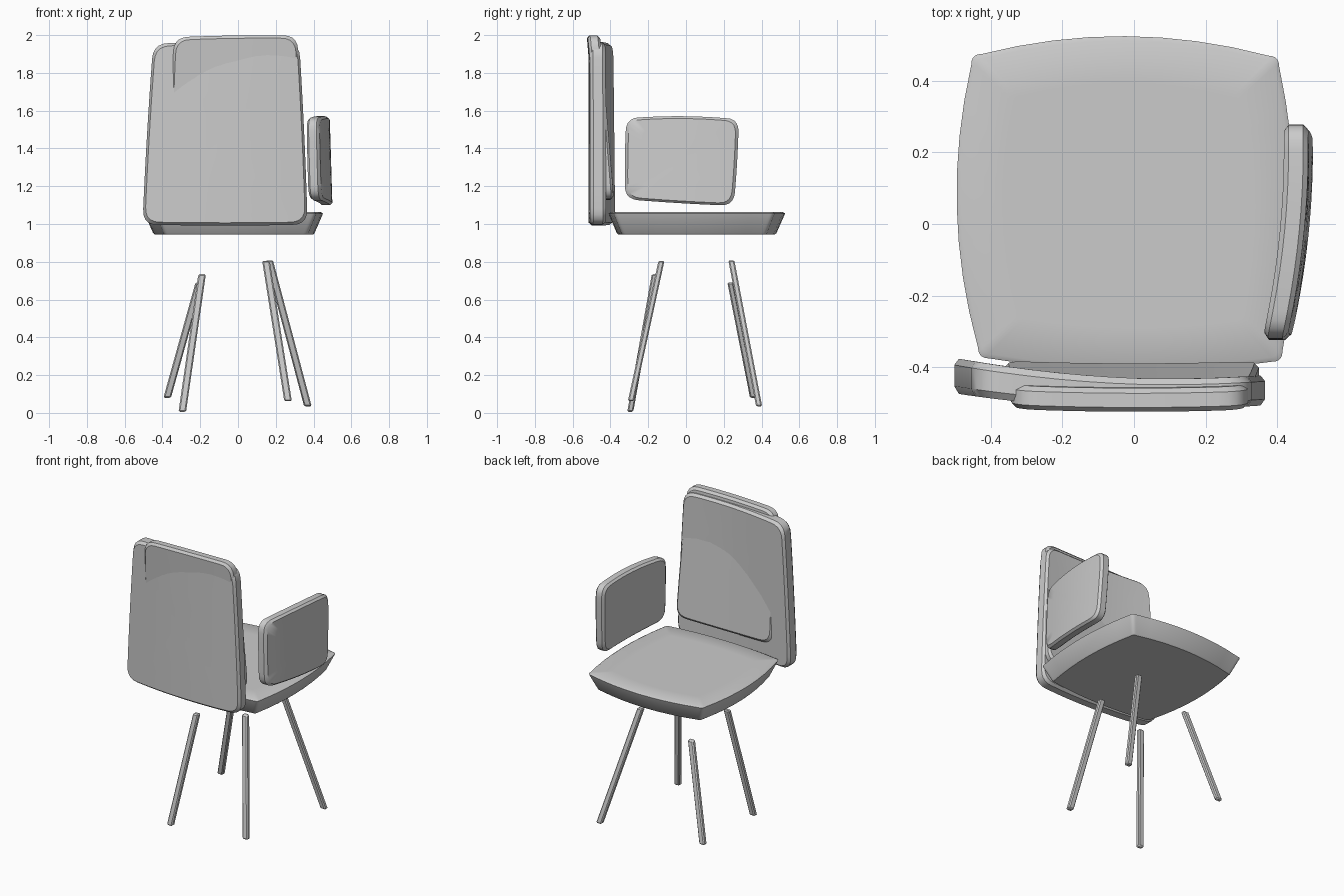
import bpy, bmesh
from mathutils import Vector

if "Cube" in bpy.data.objects:
    bpy.data.objects.remove(bpy.data.objects["Cube"])


def finish(name, bm, angle=0.6):
    bmesh.ops.recalc_face_normals(bm, faces=bm.faces)
    me = bpy.data.meshes.new(name)
    bm.to_mesh(me)
    bm.free()
    ob = bpy.data.objects.new(name, me)
    bpy.context.collection.objects.link(ob)
    bpy.ops.object.select_all(action='DESELECT')
    ob.select_set(True)
    bpy.context.view_layer.objects.active = ob
    bpy.ops.object.shade_smooth_by_angle(angle=angle)
    return ob


def outline(corners, radius, bulges, n=8, k=5):
    """Counter-clockwise quad with bulged sides and rounded corners."""
    c = [Vector(p) for p in corners]
    pts = []
    for i in range(4):
        a, b, nxt = c[i], c[(i + 1) % 4], c[(i + 2) % 4]
        d = (b - a).normalized()
        out = Vector((d.y, -d.x))
        s, e = a + d * radius, b - d * radius
        for j in range(n + 1):
            t = j / n
            pts.append(s.lerp(e, t) + out * bulges[i] * 4 * t * (1 - t))
        f = b + (nxt - b).normalized() * radius
        for j in range(1, k):
            t = j / k
            pts.append(e * (1 - t) ** 2 + b * 2 * t * (1 - t) + f * t * t)
    return pts


def panel(name, corners, radius, bulges, profile, warp, angle=0.6):
    """Stack inset copies of an outline, cap with concentric rings, then warp."""
    pts = outline(corners, radius, bulges)
    mid = sum((Vector(p) for p in corners), Vector((0, 0))) / 4
    half = max((p - mid).length for p in pts) * 0.75
    steps = [(1 - i / half, w) for i, w in profile]
    first, last = steps[0], steps[-1]
    steps = [(first[0] * s, first[1]) for s in (.25, .5, .75)] + steps
    steps += [(last[0] * s, last[1]) for s in (.75, .5, .25)]
    bm = bmesh.new()
    rings = []
    for s, w in steps:
        q = [mid + (p - mid) * s for p in pts]
        rings.append([bm.verts.new(warp(p.x, p.y, w)) for p in q])
    m = len(pts)
    for r0, r1 in zip(rings, rings[1:]):
        for j in range(m):
            bm.faces.new((r0[j], r0[(j + 1) % m], r1[(j + 1) % m], r1[j]))
    for ring, w in ((rings[0], first[1]), (rings[-1], last[1])):
        v = bm.verts.new(warp(mid.x, mid.y, w))
        for j in range(m):
            bm.faces.new((ring[j], ring[(j + 1) % m], v))
    return finish(name, bm, angle)


def slab(h, inset):
    return [(inset, -h), (0, -h * .6), (0, h * .6), (inset, h)]


# Seat: bulging square cushion, tapered underneath
panel("seat", [(-.435, -.375), (.415, -.385), (.405, .47), (-.455, .475)], .03,
      (.03, .04, .052, .05),
      [(.05, .945), (.043, .952), (.002, 1.05), (0, 1.056), (.012, 1.063)],
      lambda u, v, w: (u, v, w))

# Backrest: tapering slab, curved forward at the left end
panel("backrest", [(-.507, .995), (.37, .995), (.325, 1.965), (-.45, 1.957)], .085,
      (.003, .003, .003, .003), slab(.042, .014),
      lambda u, v, w: (u, -.474 + .14 * (u - .1) ** 2 + w * (1 - .35 * min(u, 0)), v))

# Inner pad: leaning plate that pokes out low in front and high behind
panel("back_pad", [(-.365, 1.13), (.352, 1.13), (.315, 2.0), (-.34, 1.99)], .08,
      (.003, .003, .003, .003), slab(.033, .014),
      lambda u, v, w: (u, -.423 - .082 * (v - 1.15) + .06 * u * u + w, v))

# Single curved armrest on the right
panel("armrest", [(-.325, 1.13), (.255, 1.095), (.282, 1.56), (-.318, 1.565)], .075,
      (.002, .002, .008, .002), slab(.034, .014),
      lambda u, v, w: (.45 + .089 * u - .22 * u * u - .03 * (v - 1.33) + w, u, v))

# Four splayed legs: (name, top, bottom)
LEGS = [
    ("front_left_leg", (-.19, -.165, .735), (-.295, -.295, .006)),
    ("front_right_leg", (.148, -.13, .805), (.265, -.292, .062)),
    ("back_left_leg", (-.205, .235, .69), (-.375, .355, .08)),
    ("back_right_leg", (.165, .24, .808), (.37, .387, .035)),
]
for name, top, bottom in LEGS:
    a, b = Vector(top), Vector(bottom)
    d = a - b
    bm = bmesh.new()
    bmesh.ops.create_cube(bm, size=1)
    bmesh.ops.scale(bm, vec=(.04, .032, d.length), verts=bm.verts)
    bmesh.ops.bevel(bm, geom=bm.edges[:], offset=.007, segments=1, affect='EDGES')
    # Shear upright so the leg keeps its square facing
    for v in bm.verts:
        t = v.co.z / d.length
        v.co = (a + b) / 2 + d * t + Vector((v.co.x, v.co.y, 0))
    finish(name, bm)
